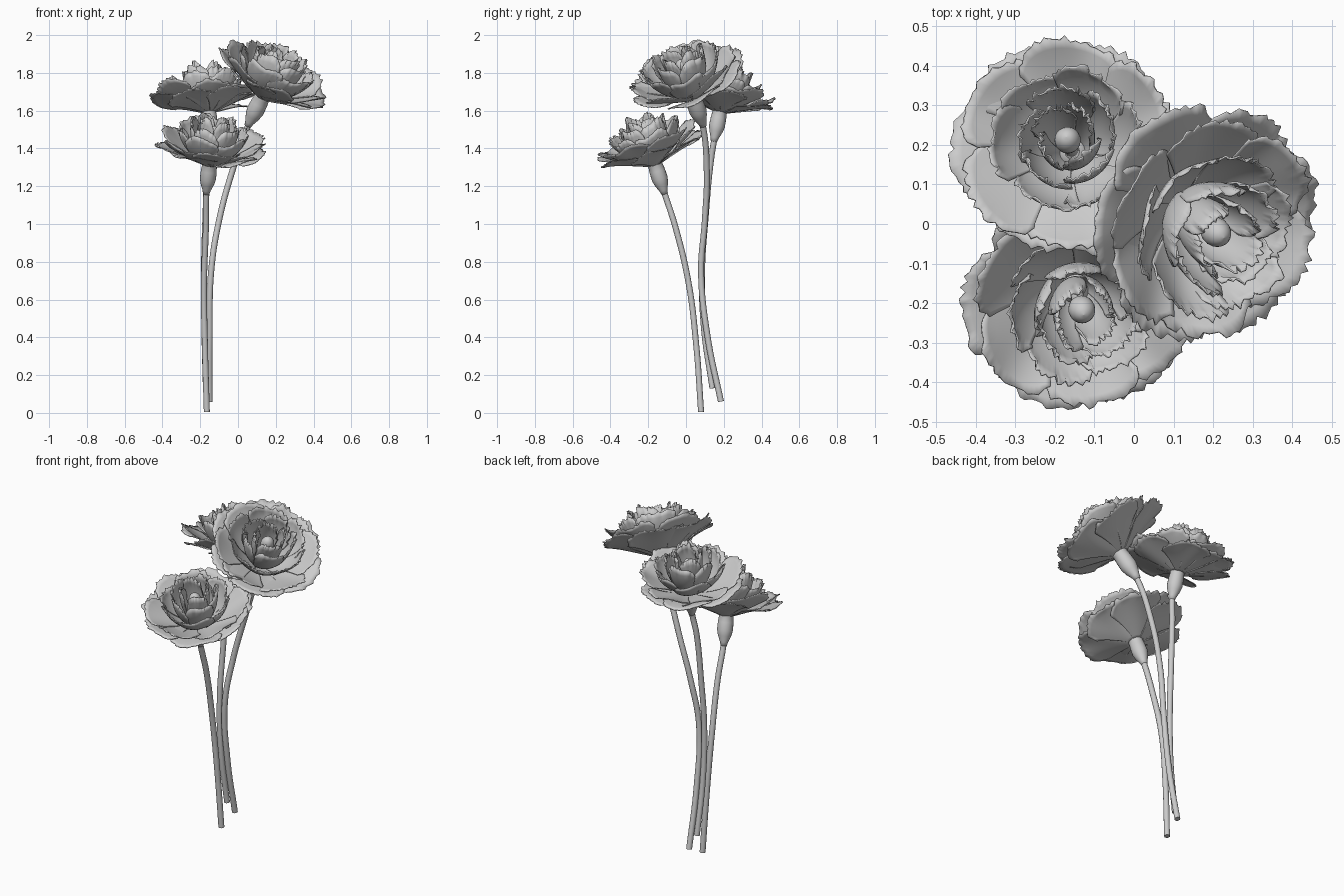
import bpy, math, random
from mathutils import Vector

if "Cube" in bpy.data.objects:
    bpy.data.objects.remove(bpy.data.objects["Cube"])

random.seed(7)
UP = Vector((0, 0, 1))


def make_mesh(name, verts, faces, thickness=0.0):
    me = bpy.data.meshes.new(name)
    me.from_pydata(verts, [], faces)
    ob = bpy.data.objects.new(name, me)
    bpy.context.collection.objects.link(ob)
    for p in me.polygons:
        p.use_smooth = True
    if thickness:
        s = ob.modifiers.new("thickness", 'SOLIDIFY')
        s.thickness = thickness
        s.offset = 0
    return ob


def bezier(p0, p1, p2, p3, t):
    s = 1 - t
    return [a*s**3 + 3*b*s*s*t + 3*c*s*t*t + d*t**3 for a, b, c, d in zip(p0, p1, p2, p3)]


# One ring of overlapping ruffled petals, wrapped around the flower axis
def petal_layer(name, place, count, reach, height, belly, half_angle, ruffle, start, cup):
    verts, faces = [], []
    nu, nv = 26, 10
    for k in range(count):
        mid = start + math.tau * k / count + random.uniform(-.1, .1)
        size = random.uniform(.94, 1.05)
        lift = random.uniform(-.015, .015)
        phase, freq = random.uniform(0, 6.28), random.uniform(3, 5)
        base = len(verts)
        frays = [random.uniform(-.012, .006) for _ in range(nu + 1)]
        for j in range(nv + 1):
            v = j / nv
            for i in range(nu + 1):
                u = 2 * i / nu - 1
                t = v * (1 - .08*u*u - .14*u**6)       # rounded outline
                r, h = bezier((.025, -.01), (belly[0]*.6, belly[1]*.4), belly, (reach, height), t)
                r, h = r * (1 + (size - 1)*v), h + lift*v + cup*r
                h += ruffle * v**3 * math.sin(freq*u + phase) + .018*u*v
                r += .010*u*v
                if j == nv:                             # ragged edge
                    r += frays[i]
                    h += frays[i] * .6
                a = mid + u * half_angle * (.75 + .25*v)
                verts.append(place(Vector((r*math.cos(a), r*math.sin(a), h))))
        for j in range(nv):
            for i in range(nu):
                q = base + j*(nu + 1) + i
                faces.append((q, q + 1, q + nu + 2, q + nu + 1))
    return make_mesh(name, verts, faces, .005)


# Turned part around the flower axis from an (r, z) profile
def lathe(name, place, profile, n=20):
    verts = [place(Vector((r*math.cos(math.tau*i/n), r*math.sin(math.tau*i/n), z)))
             for r, z in profile for i in range(n)]
    faces = [(j*n + i, j*n + (i+1) % n, (j+1)*n + (i+1) % n, (j+1)*n + i)
             for j in range(len(profile) - 1) for i in range(n)]
    return make_mesh(name, verts, faces)


def stem(name, points):
    cu = bpy.data.curves.new(name, 'CURVE')
    cu.dimensions = '3D'
    cu.bevel_depth = .016
    cu.bevel_resolution = 4
    cu.use_fill_caps = True
    sp = cu.splines.new('BEZIER')
    sp.bezier_points.add(len(points) - 1)
    for bp, p in zip(sp.bezier_points, points):
        bp.co = p
        bp.handle_left_type = bp.handle_right_type = 'AUTO'
    bpy.context.collection.objects.link(bpy.data.objects.new(name, cu))


# count, reach, height, belly control point, half angle, ruffle (outer to inner)
LAYERS = [
    ("outer_petals", 6, .298, .07, (.20, .055), .64, .010),
    ("second_petals", 6, .278, .12, (.20, .065), .62, .012),
    ("third_petals", 6, .195, .17, (.165, .075), .64, .012),
    ("fourth_petals", 5, .125, .22, (.125, .085), .76, .010),
    ("inner_petals", 4, .075, .25, (.085, .11), .90, .008),
]
CALYX = [(.0, -.175), (.017, -.17), (.022, -.15), (.036, -.115), (.043, -.085),
         (.042, -.04), (.039, -.01), (.045, .012), (.0, .02)]
BUD = [(.034*math.sin(math.pi*i/10), .165 - .045*math.cos(math.pi*i/10)) for i in range(11)]
CORE = [(.0, .0), (.02, .0), (.018, .06), (.016, .13)]

# name, base of head, axis, scale, cupping, stem path from the ground upward
FLOWERS = [
    ("back", (-.155, .18, 1.60), (-.08, .2, 1), .98, .02,
     [(-.17, .14, .13), (-.178, .095, .45), (-.18, .085, .75), (-.172, .105, 1.05), (-.16, .13, 1.32)]),
    ("right", (.13, .035, 1.675), (.43, -.31, .85), 1.08, .14,
     [(-.15, .185, .06), (-.15, .115, .4), (-.142, .08, .75), (-.10, .10, 1.02), (-.03, .11, 1.28)]),
    ("front", (-.15, -.165, 1.32), (.11, -.31, .95), 1.0, .06,
     [(-.165, .08, .005), (-.175, .055, .35), (-.18, .015, .68), (-.17, -.055, .98)]),
]

for tag, base, axis, scale, cup, path in FLOWERS:
    base, axis = Vector(base), Vector(axis).normalized()
    rot = UP.rotation_difference(axis)

    def place(p):
        return base + rot @ (p * scale)

    for n, (part, count, reach, height, belly, half, ruffle) in enumerate(LAYERS):
        petal_layer(f"{tag}_{part}", place, count, reach, height, belly, half, ruffle, n * .55, cup)
    lathe(f"{tag}_calyx", place, CALYX)
    lathe(f"{tag}_bud", place, BUD)
    lathe(f"{tag}_bud_core", place, CORE, 12)
    stem(f"{tag}_stem", path + [place(Vector((0, 0, -.15))), place(Vector((0, 0, -.08)))])
